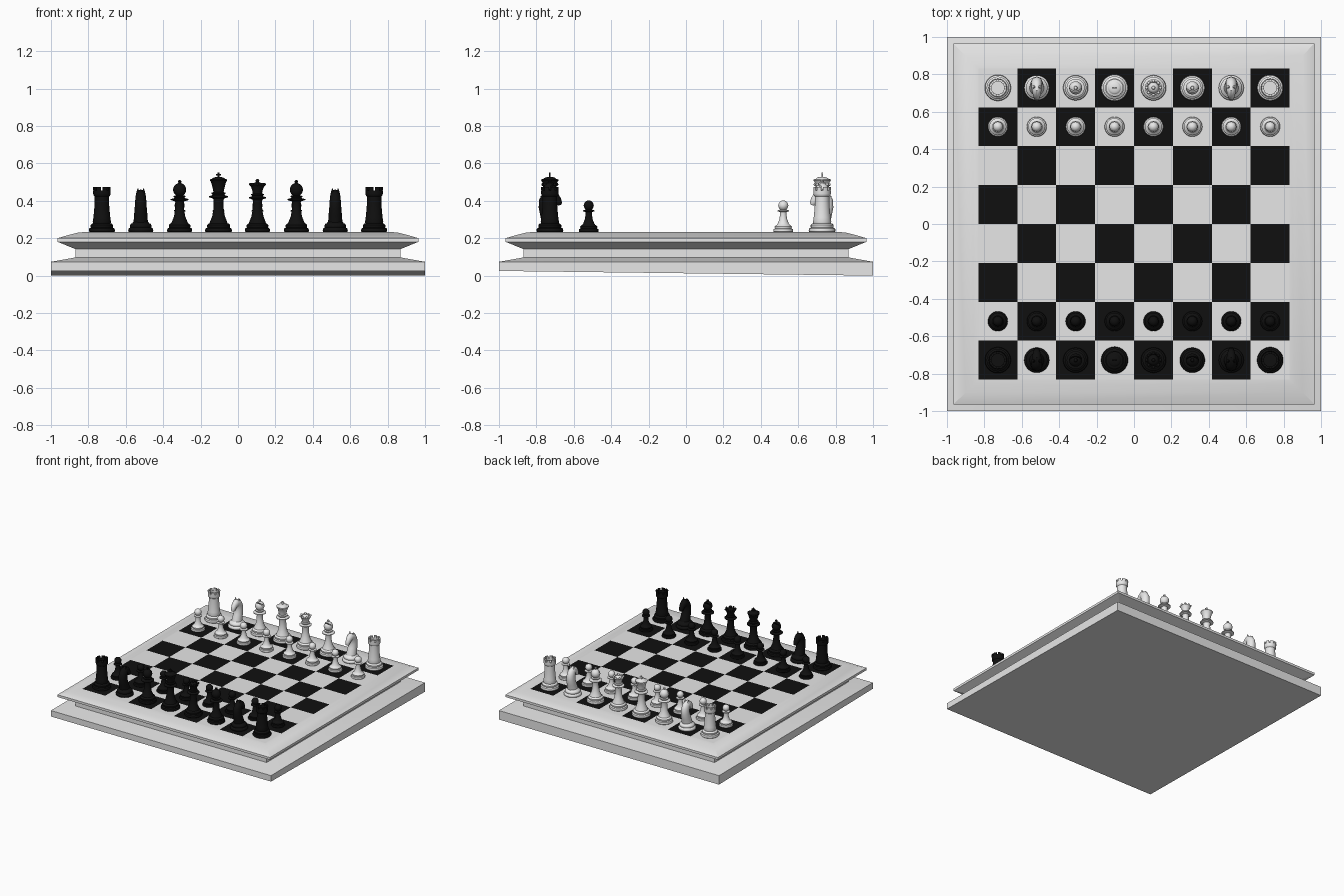
import bpy, bmesh, math
from mathutils import Vector, Matrix

if "Cube" in bpy.data.objects:
    bpy.data.objects.remove(bpy.data.objects["Cube"])

TOP = 0.232          # height of the playing surface
HALF = 0.832         # half width of the chequered area
CELL = HALF / 4


def material(name, v):
    m = bpy.data.materials.new(name)
    m.diffuse_color = (v, v, v, 1)
    m.use_nodes = True
    m.node_tree.nodes["Principled BSDF"].inputs["Base Color"].default_value = m.diffuse_color
    return m


WHITE = material("ivory_white", 0.8)
BLACK = material("ebony_black", 0.005)


def finish(bm, name, angle=35):
    bmesh.ops.recalc_face_normals(bm, faces=bm.faces)
    me = bpy.data.meshes.new(name)
    bm.to_mesh(me)
    bm.free()
    me.shade_smooth()
    me.set_sharp_from_angle(angle=math.radians(angle))
    return me


def add(name, me, loc=(0, 0, 0), turn=0):
    ob = bpy.data.objects.new(name, me)
    ob.location = loc
    ob.rotation_euler.z = turn
    bpy.context.collection.objects.link(ob)
    return ob


def skin(bm, rings):
    # bridge equal rings of vertices and cap both ends
    for a, b in zip(rings, rings[1:]):
        n = len(a)
        for i in range(n):
            j = (i + 1) % n
            bm.faces.new((a[i], a[j], b[j], b[i]))
    bm.faces.new(rings[0][::-1])
    bm.faces.new(rings[-1])


def lathe(bm, prof, n=32):
    skin(bm, [[bm.verts.new((r * math.cos(2 * math.pi * i / n),
                             r * math.sin(2 * math.pi * i / n), z))
               for i in range(n)] for r, z in prof])


def ball(bm, r, loc, seg=12):
    bmesh.ops.create_uvsphere(bm, u_segments=seg, v_segments=seg // 2 + 2, radius=r,
                              matrix=Matrix.Translation(loc))


def box(bm, size, loc):
    bmesh.ops.create_cube(bm, size=1, matrix=Matrix.Translation(loc) @ Matrix.Diagonal((*size, 1)))


def foot(s=1.0):
    # moulded foot shared by all pieces
    return [(.064 * s, 0), (.069 * s, .004), (.070 * s, .012), (.067 * s, .02), (.058 * s, .025),
            (.060 * s, .031), (.060 * s, .038), (.054 * s, .045), (.047 * s, .048)]


def dome(r, zc, h, start, end=86, n=9):
    # points of an egg-shaped head
    out = []
    for i in range(n):
        a = math.radians(start + (end - start) * i / (n - 1))
        out.append((r * math.cos(a), zc + h * math.sin(a)))
    return out


# ---- pieces, built facing +y ----
def pawn():
    bm = bmesh.new()
    lathe(bm, [(r, z * .8) for r, z in foot(.76)] +
          [(.028, .05), (.021, .07), (.017, .095), (.018, .108), (.031, .112), (.031, .117), (.016, .121)] +
          dome(.027, .143, .027, -50))
    return finish(bm, "pawn")


def rook():
    bm = bmesh.new()
    lathe(bm, foot() + [(.049, .055), (.045, .08), (.041, .12), (.038, .165), (.038, .19), (.045, .198),
                        (.046, .205), (.046, .224), (.034, .224), (.034, .205), (.01, .205)])
    # battlements
    for k in range(8):
        a0 = 2 * math.pi * k / 8 + .12
        rings = []
        for i in range(5):
            a = a0 + i * .55 / 4
            rings.append([bm.verts.new((r * math.cos(a), r * math.sin(a), z))
                          for r, z in ((.034, .222), (.046, .222), (.047, .242), (.034, .242))])
        skin(bm, rings)
    return finish(bm, "rook")


def knight():
    bm = bmesh.new()
    lathe(bm, foot(.96) + [(.042, .054), (.02, .06)])
    # neck and head swept along a curved spine: y, z, half width, half depth
    spine = [(0, .045, .040, .042), (-.006, .07, .037, .040), (-.016, .10, .035, .037),
             (-.024, .135, .032, .036), (-.022, .165, .030, .036), (-.010, .19, .028, .034),
             (.010, .198, .026, .030), (.030, .186, .022, .025), (.043, .168, .018, .020),
             (.051, .152, .016, .016), (.054, .145, .010, .009)]
    rings = []
    for k, (y, z, rx, ry) in enumerate(spine):
        a, b = spine[max(k - 1, 0)], spine[min(k + 1, len(spine) - 1)]
        t = Vector((0, b[0] - a[0], b[1] - a[1])).normalized()
        nrm = Vector((0, t.z, -t.y))
        rings.append([bm.verts.new(Vector((rx * math.cos(q), y, z)) + nrm * ry * math.sin(q))
                      for q in [2 * math.pi * i / 20 for i in range(20)]])
    skin(bm, rings)
    # ears
    for s in (-1, 1):
        bmesh.ops.create_cone(bm, cap_ends=True, segments=10, radius1=.010, radius2=.002, depth=.026,
                              matrix=Matrix.Translation((s * .015, -.004, .222)))
    return finish(bm, "knight", 50)


def bishop():
    bm = bmesh.new()
    lathe(bm, foot(.96) + [(.040, .06), (.030, .085), (.024, .12), (.022, .155), (.025, .165), (.048, .172),
                           (.048, .177), (.026, .183), (.032, .190), (.032, .194), (.020, .197)] +
          dome(.035, .227, .036, -50, 76) + [(.007, .264), (.010, .270), (.008, .276), (.002, .279)])
    body = add("bishop_temp", finish(bm, "bishop_raw"))
    # slanted slit in the head, cut once and kept in the mesh
    bm = bmesh.new()
    box(bm, (.09, .04, .007), (0, .026, 0))
    bmesh.ops.transform(bm, matrix=Matrix.Translation((0, 0, .235)) @ Matrix.Rotation(.85, 4, 'X'), verts=bm.verts)
    cutter = add("slit_cutter", finish(bm, "slit_cutter"))
    cutter.hide_render = True
    mod = body.modifiers.new("slit", 'BOOLEAN')
    mod.operation, mod.object, mod.solver = 'DIFFERENCE', cutter, 'EXACT'
    deps = bpy.context.evaluated_depsgraph_get()
    me = bpy.data.meshes.new_from_object(body.evaluated_get(deps))
    for ob in (body, cutter):
        bpy.data.objects.remove(ob)
    me.set_sharp_from_angle(angle=math.radians(35))
    return me


def queen():
    bm = bmesh.new()
    lathe(bm, foot(.97) + [(.042, .06), (.032, .085), (.026, .12), (.024, .165), (.027, .175), (.046, .182),
                           (.046, .187), (.028, .193), (.034, .200), (.034, .204), (.025, .208),
                           (.028, .225), (.036, .245), (.040, .252), (.034, .255), (.030, .247)] +
          dome(.028, .247, .022, 10))
    # crown points and finial
    for k in range(8):
        a = 2 * math.pi * k / 8
        ball(bm, .0085, (.037 * math.cos(a), .037 * math.sin(a), .256), 10)
    ball(bm, .010, (0, 0, .275))
    return finish(bm, "queen")


def king():
    bm = bmesh.new()
    lathe(bm, foot(1.03) + [(.044, .06), (.034, .085), (.028, .12), (.026, .17), (.029, .18), (.050, .187),
                            (.050, .193), (.030, .199), (.037, .206), (.037, .211), (.027, .215),
                            (.031, .235), (.040, .268), (.046, .276), (.046, .282), (.036, .285)] +
          dome(.034, .284, .012, 10))
    # cross
    box(bm, (.009, .009, .032), (0, 0, .304))
    box(bm, (.028, .009, .009), (0, 0, .307))
    return finish(bm, "king")


# ---- board: square rings with a slightly tilted underside ----
bm = bmesh.new()
rings = []
for k, (h, z) in enumerate([(1, 0), (1, .074), (.87, .097), (.87, .142), (.965, .181), (.965, .20),
                            (.90, .219), (.86, .229), (HALF, TOP)]):
    rings.append([bm.verts.new((x * h, y * h, .025 if k == 0 and y < 0 else z))
                  for x, y in ((-1, -1), (1, -1), (1, 1), (-1, 1))])
skin(bm, rings)
# chequered top
bm.faces.ensure_lookup_table()
bmesh.ops.delete(bm, geom=[bm.faces[-1]], context='FACES_ONLY')
grid = [[bm.verts.new((-HALF + c * CELL, -HALF + r * CELL, TOP)) for c in range(9)] for r in range(9)]
for r in range(8):
    for c in range(8):
        f = bm.faces.new((grid[r][c], grid[r][c + 1], grid[r + 1][c + 1], grid[r + 1][c]))
        f.material_index = 1 - (r + c) % 2
bmesh.ops.remove_doubles(bm, verts=bm.verts, dist=1e-5)
board = finish(bm, "board", 20)
board.materials.append(WHITE)
board.materials.append(BLACK)
add("board", board)

# ---- set up both sides ----
makers = dict(pawn=pawn, rook=rook, knight=knight, bishop=bishop, queen=queen, king=king)
back_row = ["rook", "knight", "bishop", "king", "queen", "bishop", "knight", "rook"]
meshes = {k: f() for k, f in makers.items()}
for side, mat, s in (("black", BLACK, -1), ("white", WHITE, 1)):
    own = {}
    for k, me in meshes.items():
        own[k] = me.copy()
        own[k].materials.clear()
        own[k].materials.append(mat)
    turn = 0 if s < 0 else math.pi
    for i, kind in enumerate(back_row):
        x = (i - 3.5) * CELL
        add(f"{side}_{kind}_{i + 1}", own[kind], (x, s * 3.5 * CELL, TOP), turn)
        add(f"{side}_pawn_{i + 1}", own["pawn"], (x, s * 2.5 * CELL, TOP), turn)
